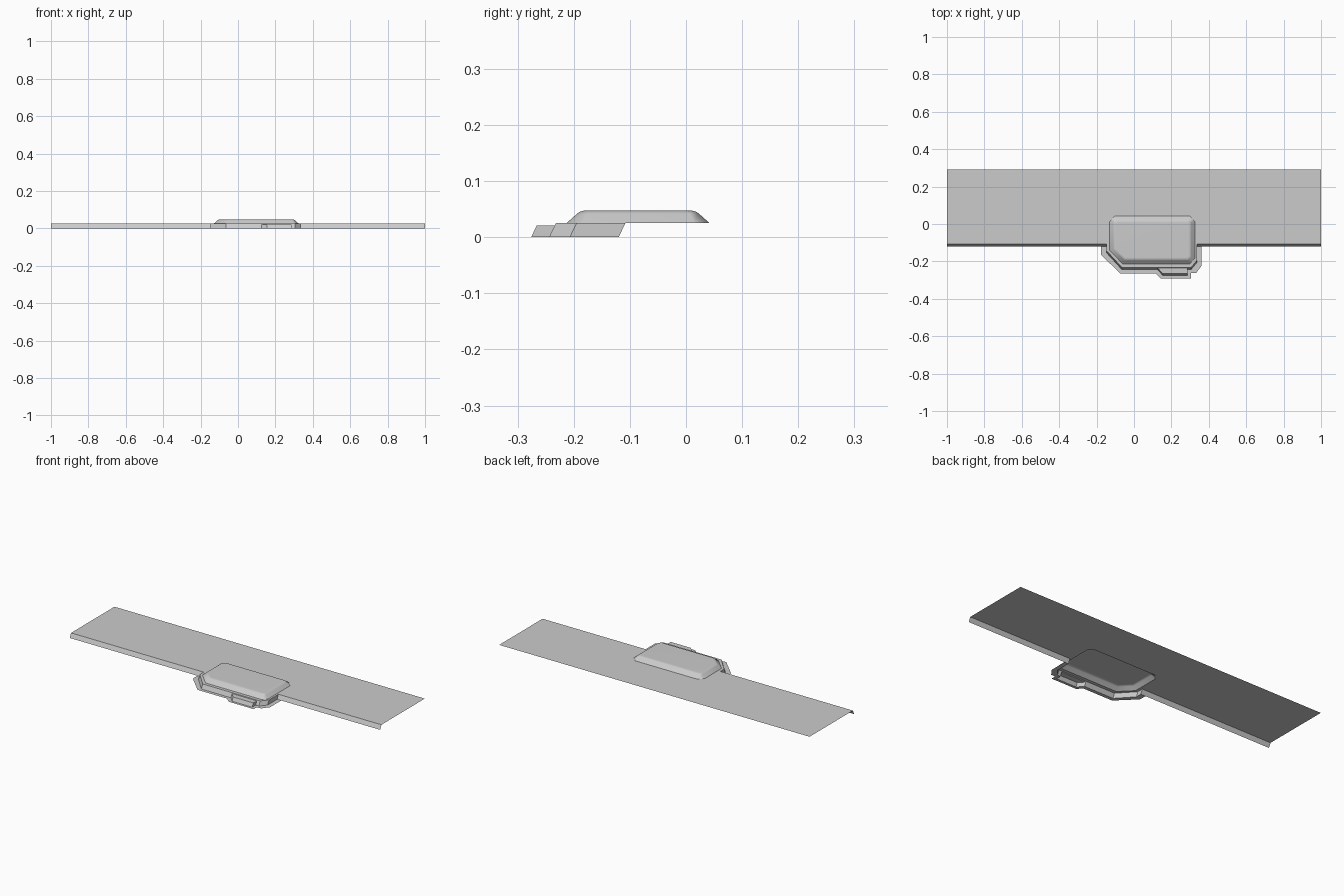
import bpy, bmesh
from mathutils import Vector

if "Cube" in bpy.data.objects:
    bpy.data.objects.remove(bpy.data.objects["Cube"], do_unlink=True)

SHEET_Z, LEDGE_Z, LEAN = 0.025, 0.021, 0.012

grey = bpy.data.materials.new("plain_grey")
grey.use_nodes = True
grey.diffuse_color = (0.6, 0.6, 0.6, 1)
grey.node_tree.nodes["Principled BSDF"].inputs["Base Color"].default_value = (0.6, 0.6, 0.6, 1)


def finish(name, bm):
    mesh = bpy.data.meshes.new(name)
    bm.to_mesh(mesh)
    bm.free()
    mesh.materials.append(grey)
    obj = bpy.data.objects.new(name, mesh)
    bpy.context.collection.objects.link(obj)
    return obj


def at_height(path, z):
    """Place an edge path at height z; walls lean forward going down."""
    shift = LEAN * (SHEET_Z - z) / SHEET_Z
    return [(x, y - shift, z) for x, y in path]


def strip(bm, upper, lower):
    a = [bm.verts.new(p) for p in upper]
    b = [bm.verts.new(p) for p in lower]
    for i in range(len(a) - 1):
        bm.faces.new((a[i], b[i], b[i + 1], a[i + 1]))


def inset_loop(points, d):
    """Move each edge of a counter-clockwise loop inward by d."""
    out = []
    n = len(points)
    for i in range(n):
        p, q, r = (Vector(points[(i + k) % n]) for k in (-1, 0, 1))
        e1, e2 = (q - p).normalized(), (r - q).normalized()
        n1, n2 = Vector((-e1.y, e1.x)), Vector((-e2.y, e2.x))
        out.append(q + (n1 + n2) * d / (1 + n1.dot(n2)))
    return out


# Edge paths, left to right across the front
front = -0.232
side_a = [(-1, -0.108), (-0.146, -0.108), (-0.146, -0.143), (-0.065, front)]
side_b = [(0.305, front), (0.336, -0.195), (0.336, -0.108), (1, -0.108)]
ledge = [(0.125, front), (0.155, -0.264), (0.285, -0.264), (0.285, front)]
dome = [(-0.06, -0.213), (0.299, -0.213), (0.325, -0.184), (0.325, 0.014),
        (0.298, 0.042), (-0.103, 0.042), (-0.13, 0.014), (-0.13, -0.142)]

# Flat sheet with an opening under the raised cover
bm = bmesh.new()
edges = []
for loop in (side_a + side_b + [(1, 0.291), (-1, 0.291)], dome):
    vs = [bm.verts.new((x, y, SHEET_Z)) for x, y in loop]
    edges += [bm.edges.new((vs[i - 1], vs[i])) for i in range(len(vs))]
bmesh.ops.triangle_fill(bm, use_beauty=True, edges=edges, normal=(0, 0, 1))
for f in bm.faces:
    f.normal_update()
    if f.normal.z < 0:
        f.normal_flip()
finish("sheet", bm)

# Leaning front lip, open behind the ledge
bm = bmesh.new()
for path, low in ((side_a + ledge[:1], 0), ([ledge[0], ledge[-1]], LEDGE_Z), (ledge[-1:] + side_b, 0)):
    strip(bm, at_height(path, SHEET_Z), at_height(path, low))
finish("front_lip", bm)

# Small stepped ledge
bm = bmesh.new()
rim = at_height(ledge, LEDGE_Z)
bm.faces.new([bm.verts.new(p) for p in rim])
strip(bm, rim, at_height(ledge, 0))
finish("front_ledge", bm)

# Flat flange around the foot of the projection
inner = at_height(side_a[1:] + ledge + side_b[:-1], 0)
outer = [(-0.177, -0.12), (-0.177, -0.163), (-0.075, -0.264), (0.115, -0.264),
         (0.142, -0.291), (0.305, -0.291), (0.305, -0.262), (0.332, -0.262),
         (0.362, -0.222), (0.362, -0.12)]
bm = bmesh.new()
ring = [(x, y, 0) for x, y in outer] + inner[::-1]
bm.faces.new([bm.verts.new(p) for p in ring])
finish("foot_flange", bm)

# Raised cover with a rounded rim
bm = bmesh.new()
rows = []
for d, z in ((0, SHEET_Z), (0.019, 0.042), (0.024, 0.0455), (0.034, 0.048)):
    rows.append([bm.verts.new((p[0], p[1], z)) for p in inset_loop(dome, d)])
for low, high in zip(rows, rows[1:]):
    for i in range(len(low)):
        bm.faces.new((low[i - 1], low[i], high[i], high[i - 1]))
bm.faces.new(rows[-1])
cover = finish("raised_cover", bm)
bpy.ops.object.select_all(action='DESELECT')
cover.select_set(True)
bpy.context.view_layer.objects.active = cover
bpy.ops.object.shade_smooth_by_angle(angle=0.6)
weighted = cover.modifiers.new("weighted_normals", 'WEIGHTED_NORMAL')
weighted.keep_sharp = True
